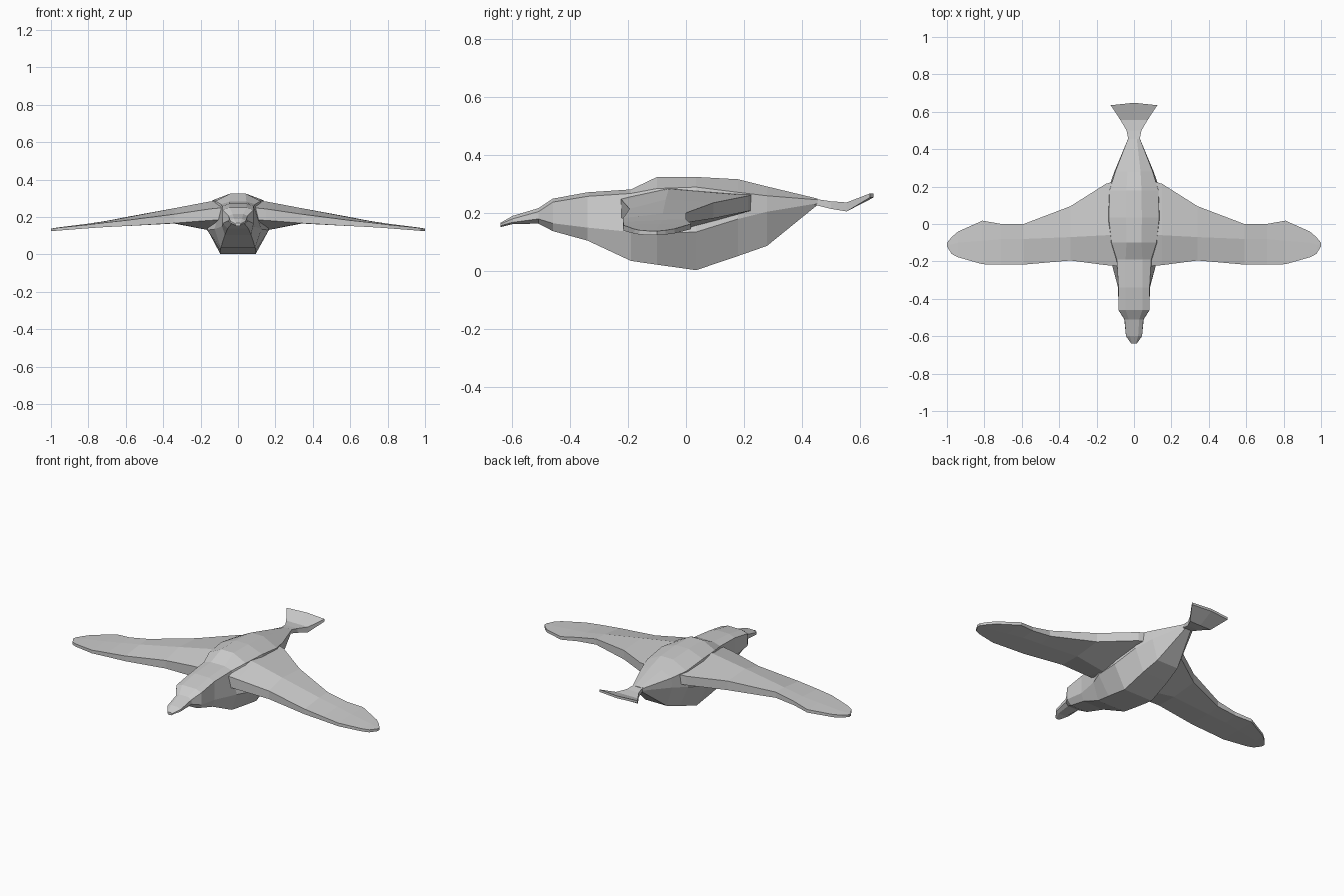
import bpy, bmesh

grey = bpy.data.materials.new("plain_grey")
grey.diffuse_color = (0.6, 0.6, 0.6, 1)


def loft(name, rings, mirror=False):
    """Skin closed rings of equal point count, cap both ends."""
    bm = bmesh.new()
    loops = [[bm.verts.new(p) for p in ring] for ring in rings]
    for a, b in zip(loops, loops[1:]):
        n = len(a)
        for i in range(n):
            bm.faces.new((a[i], a[(i + 1) % n], b[(i + 1) % n], b[i]))
    bm.faces.new(loops[0])
    bm.faces.new(loops[-1])
    if mirror:
        geo = bmesh.ops.duplicate(bm, geom=bm.verts[:] + bm.faces[:])["geom"]
        for v in geo:
            if isinstance(v, bmesh.types.BMVert):
                v.co.x *= -1
    bmesh.ops.recalc_face_normals(bm, faces=bm.faces[:])
    mesh = bpy.data.meshes.new(name)
    bm.to_mesh(mesh)
    bm.free()
    mesh.materials.append(grey)
    obj = bpy.data.objects.new(name, mesh)
    bpy.context.collection.objects.link(obj)
    return obj


def symmetric(y, half):
    """Half section listed top to bottom, completed on the other side."""
    return [(x, y, z) for x, z in half] + [(-x, y, z) for x, z in reversed(half)]


# Body from beak to tail root: y, then crown, shoulder, flank, belly as (x, z)
body = [
    (-0.64, [(.010, .167), (.014, .163), (.014, .157), (.010, .152)]),
    (-0.60, [(.022, .190), (.043, .180), (.043, .168), (.025, .162)]),
    (-0.51, [(.028, .217), (.050, .205), (.052, .180), (.035, .164)]),
    (-0.46, [(.045, .250), (.083, .238), (.083, .165), (.055, .138)]),
    (-0.34, [(.045, .272), (.083, .258), (.085, .150), (.070, .105)]),
    (-0.19, [(.045, .282), (.092, .268), (.125, .135), (.092, .035)]),
    (-0.10, [(.040, .325), (.120, .285), (.165, .130), (.095, .022)]),
    (0.035, [(.042, .325), (.135, .290), (.165, .135), (.095, .003)]),
    (0.18, [(.040, .317), (.130, .272), (.140, .180), (.085, .052)]),
    (0.28, [(.035, .292), (.100, .260), (.105, .205), (.070, .087)]),
    (0.455, [(.015, .250), (.032, .246), (.032, .234), (.018, .229)]),
]
loft("body", [symmetric(y, half) for y, half in body])

# Wing sections: x, leading (y, top, bottom), ridge (y, top, bottom), trailing
wing = [
    (.08, (-.225, .250, .185), (-.06, .290, .130), (.235, .268, .210)),
    (.15, (-.220, .243, .182), (-.06, .283, .128), (.215, .260, .207)),
    (.34, (-.195, .215, .167), (-.07, .247, .165), (.095, .236, .182)),
    (.59, (-.217, .183, .152), (-.08, .199, .154), (.000, .201, .167)),
    (.71, (-.217, .170, .146), (-.08, .177, .147), (.000, .178, .155)),
    (.81, (-.215, .158, .139), (-.09, .163, .140), (.018, .163, .145)),
    (.94, (-.180, .144, .128), (-.10, .147, .129), (-.040, .146, .130)),
    (1.0, (-.125, .138, .124), (-.11, .138, .124), (-.095, .138, .124)),
]
wing[-2:] = [
    (.94, (-.178, .145, .129), (-.10, .147, .129), (-.040, .146, .130)),
    (.975, (-.160, .141, .126), (-.11, .142, .126), (-.070, .141, .126)),
    (1.0, (-.120, .138, .124), (-.11, .138, .124), (-.100, .138, .124)),
]
sections = []
for x, lead, ridge, trail in wing:
    edge = (lead, ridge, trail)
    sections.append([(x, y, t) for y, t, _ in edge] + [(x, y, b) for y, _, b in reversed(edge)])
loft("wings", sections, mirror=True)

# Fan tail: half width, y at centre, y at edge, top z, bottom z
tail = [
    (.028, .440, .440, .250, .230),
    (.040, .500, .500, .241, .215),
    (.072, .555, .555, .237, .206),
    (.125, .648, .635, .268, .254),
]
loft("tail", [[(-w, e, t), (0, c, t), (w, e, t), (w, e, b), (0, c, b), (-w, e, b)]
              for w, c, e, t, b in tail])
